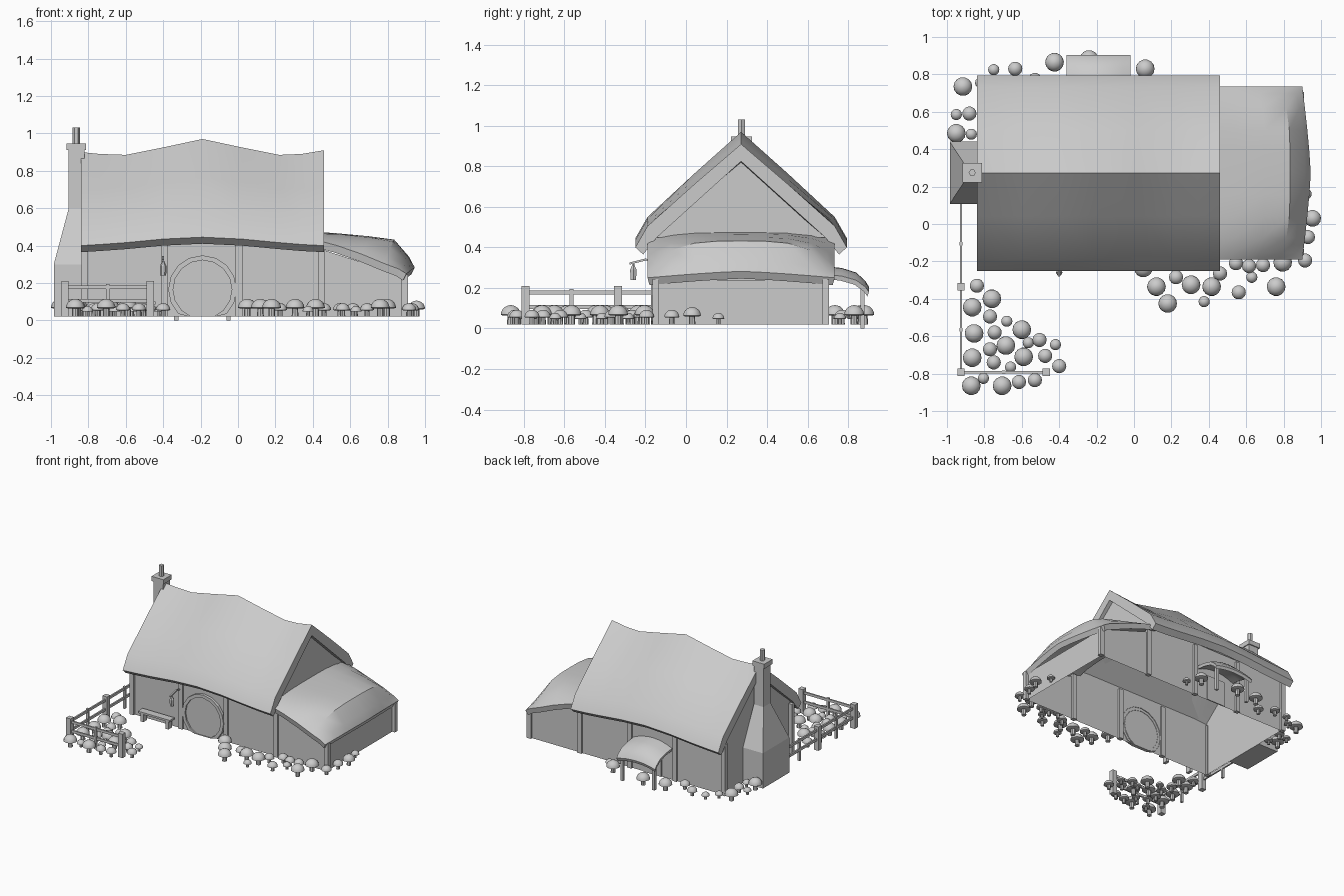
import bpy, bmesh, math

grey = bpy.data.materials.new("plain grey")
grey.diffuse_color = (0.6, 0.6, 0.6, 1)


def make(name, bm, smooth=False):
    bmesh.ops.recalc_face_normals(bm, faces=bm.faces)
    me = bpy.data.meshes.new(name)
    bm.to_mesh(me)
    bm.free()
    ob = bpy.data.objects.new(name, me)
    bpy.context.collection.objects.link(ob)
    me.materials.append(grey)
    if smooth:
        bpy.ops.object.select_all(action='DESELECT')
        ob.select_set(True)
        bpy.context.view_layer.objects.active = ob
        bpy.ops.object.shade_smooth_by_angle(angle=math.radians(35))
    return ob


def loft(bm, rings, caps=True):
    """Skin closed rings of points, optionally capping both ends."""
    vs = [[bm.verts.new(p) for p in r] for r in rings]
    n = len(vs[0])
    for a, b in zip(vs, vs[1:]):
        for i in range(n):
            j = (i + 1) % n
            bm.faces.new((a[i], a[j], b[j], b[i]))
    if caps:
        bm.faces.new(vs[0])
        bm.faces.new(vs[-1])


def rect(x0, x1, y0, y1, z):
    return [(x0, y0, z), (x1, y0, z), (x1, y1, z), (x0, y1, z)]


def add_box(bm, x0, x1, y0, y1, z0, z1):
    loft(bm, [rect(x0, x1, y0, y1, z0), rect(x0, x1, y0, y1, z1)])


def box(name, *dims):
    bm = bmesh.new()
    add_box(bm, *dims)
    return make(name, bm)


def lathe(bm, x, y, prof, n):
    loft(bm, [[(x + r * math.cos(2 * math.pi * k / n), y + r * math.sin(2 * math.pi * k / n), z)
               for k in range(n)] for r, z in prof])


G, CY = 0.02, 0.272     # ground level and ridge line

# main walls: open underneath, gable at each end
bm = bmesh.new()
def gable(x):
    return [(x, -0.15, G), (x, -0.15, 0.45), (x, CY, 0.84), (x, 0.69, 0.45), (x, 0.69, G)]
a, b = ([bm.verts.new(p) for p in gable(x)] for x in (-0.81, 0.43))
for i in range(4):
    bm.faces.new((a[i], a[i + 1], b[i + 1], b[i]))
bm.faces.new(a)
bm.faces.new(b[1:4])
make("main_walls", bm)

# lean-to walls
bm = bmesh.new()
plan = [(0.43, -0.15, 0.385), (0.885, -0.15, 0.24), (0.885, 0.69, 0.24), (0.43, 0.69, 0.385)]
lo = [bm.verts.new((x, y, G)) for x, y, z in plan]
hi = [bm.verts.new(p) for p in plan]
for i in range(3):
    bm.faces.new((lo[i], lo[i + 1], hi[i + 1], hi[i]))
make("lean_to_walls", bm)

# main thatched roof: chevron section swept along a wavy ridge
bm = bmesh.new()
rings = []
for x, ridge, eave in [(-0.84, 0.90, 0), (-0.74, 0.89, 0.006), (-0.6, 0.885, 0.016), (-0.4, 0.925, 0.035),
                       (-0.19, 0.97, 0.045), (0.02, 0.925, 0.035), (0.22, 0.885, 0.016),
                       (0.34, 0.89, 0.006), (0.46, 0.91, 0)]:
    k, m = 0.505 + eave, (ridge + 0.505 + eave) / 2
    half = [(0.23, m + 0.005), (0.462, k), (0.522, 0.40 + eave), (0.483, 0.365 + eave), (0.415, 0.45 + eave)]
    left = [(x, CY - d, z) for d, z in half]
    right = [(x, CY + d, z) for d, z in reversed(half)]
    rings.append([(x, CY, ridge)] + left + [(x, CY, ridge - 0.085)] + right)
loft(bm, rings)
make("main_roof", bm, True)

# lean-to roof: domed sheet falling to the right
bm = bmesh.new()
rings = []
for xe, ze, xc, zc, p in [(0.40, 0.435, 0.40, 0.475, 4), (0.53, 0.40, 0.54, 0.465, 4), (0.66, 0.355, 0.70, 0.45, 4),
                          (0.78, 0.305, 0.835, 0.432, 3.5), (0.86, 0.275, 0.915, 0.34, 2),
                          (0.90, 0.25, 0.945, 0.282, 1.3)]:
    top, low = [], []
    for u in (-1, -0.92, -0.75, -0.5, -0.25, 0, 0.25, 0.5, 0.75, 0.92, 1):
        w = 1 - abs(u) ** p
        x, z = xe + (xc - xe) * w, ze + (zc - ze) * w
        top.append((x, CY + 0.462 * u, z))
        low.append((x - 0.018, CY + 0.452 * u, z - 0.036))
    rings.append(top + low[::-1])
loft(bm, rings)
make("lean_to_roof", bm, True)

# back porch: arched sheet on two posts
bm = bmesh.new()
rings = []
for y, z, rise in [(0.67, 0.27, 0.04), (0.77, 0.258, 0.04), (0.84, 0.238, 0.038), (0.885, 0.205, 0.03),
                   (0.903, 0.18, 0.025)]:
    us = [i / 4 for i in range(-4, 5)]
    top = [(-0.19 + 0.17 * u, y, z + rise * (1 - u * u)) for u in us]
    low = [(-0.19 + 0.165 * u, y - 0.008, z - 0.022 + rise * (1 - u * u)) for u in us]
    rings.append(top + low[::-1])
loft(bm, rings)
make("porch_roof", bm, True)
for i, x in enumerate((-0.33, -0.05)):
    box(f"porch_post_{i}", x - 0.011, x + 0.011, 0.86, 0.882, 0, 0.21)
box("back_door", -0.27, -0.11, 0.69, 0.698, G, 0.22)

# timber posts on front and back walls
bm = bmesh.new()
for x, h in [(-0.82, 0.43), (-0.392, 0.43), (0.005, 0.43), (0.445, 0.39), (0.89, 0.245)]:
    for y in (-0.15, 0.69):
        add_box(bm, x - 0.018, x + 0.018, y - 0.016, y + 0.016, G, h)
make("wall_posts", bm)


# round front door: frame ring and panel, cut off at ground level
def disc(r, y, n=16):
    return [(-0.19 + r * math.cos(2 * math.pi * k / n), y,
             max(G, 0.165 + r * math.sin(2 * math.pi * k / n))) for k in range(n)]

bm = bmesh.new()
loft(bm, [disc(0.183, -0.145), disc(0.183, -0.172), disc(0.157, -0.172), disc(0.157, -0.145)], False)
make("door_frame", bm)
bm = bmesh.new()
loft(bm, [disc(0.158, -0.148), disc(0.158, -0.16)])
make("front_door", bm)

# chimney: wide base, shoulders, stack, cap and hexagonal pot
bm = bmesh.new()
loft(bm, [rect(-0.985, -0.81, 0.108, 0.44, G), rect(-0.985, -0.81, 0.108, 0.44, 0.30),
          rect(-0.905, -0.82, 0.23, 0.318, 0.60), rect(-0.905, -0.82, 0.23, 0.318, 0.91)])
make("chimney_stack", bm)
box("chimney_cap", -0.917, -0.813, 0.222, 0.326, 0.91, 0.947)
bm = bmesh.new()
lathe(bm, -0.865, 0.274, [(0.019, 0.945), (0.019, 1.032)], 6)
make("chimney_pot", bm)

# fence: corner posts, thin uprights and two rails per run
bm = bmesh.new()
for x, y in [(-0.925, -0.792), (-0.925, -0.335), (-0.468, -0.792)]:
    add_box(bm, x - 0.02, x + 0.02, y - 0.02, y + 0.02, G, 0.21)
for x, y in [(-0.925, -0.565), (-0.925, -0.105), (-0.697, -0.792)]:
    add_box(bm, x - 0.009, x + 0.009, y - 0.009, y + 0.009, G, 0.195)
for z in (0.105, 0.178):
    add_box(bm, -0.931, -0.919, -0.792, 0.11, z - 0.01, z + 0.01)
    add_box(bm, -0.925, -0.468, -0.798, -0.786, z - 0.01, z + 0.01)
make("fence", bm)

# bench by the front wall
bm = bmesh.new()
add_box(bm, -0.72, -0.44, -0.23, -0.17, 0.085, 0.1)
for x in (-0.69, -0.47):
    add_box(bm, x - 0.012, x + 0.012, -0.222, -0.178, G, 0.085)
make("bench", bm)

# hanging lantern and its bracket
bm = bmesh.new()
lathe(bm, -0.4, -0.26, [(0.016, 0.24), (0.018, 0.29), (0.006, 0.315), (0.004, 0.328)], 6)
make("lantern", bm)
bm = bmesh.new()
loft(bm, [[(x, y, z + dz) for x, dz in ((-0.405, 0), (-0.395, 0), (-0.395, 0.01), (-0.405, 0.01))]
          for y, z in ((-0.28, 0.315), (-0.2, 0.335), (-0.14, 0.325))])
make("lantern_bracket", bm)


# mushrooms: domed caps on short stems, (x, y, cap radius)
def mushrooms(name, spots):
    bm = bmesh.new()
    for x, y, r in spots:
        s = r / 0.05
        base = G + 0.048 * s
        lathe(bm, x, y, [(0.018 * s, G), (0.016 * s, base + 0.005)], 8)
        dome = [(r * math.cos(t), base + 0.047 * s * math.sin(t)) for t in (0, 0.3, 0.65, 1.0, 1.3, 1.5)]
        lathe(bm, x, y, [(0.8 * r, base - 0.004 * s)] + dome, 14)
    make(name, bm, True)

B, M, S = 0.05, 0.038, 0.03
mushrooms("yard_mushrooms", [
    (-0.84, -0.33, M), (-0.76, -0.40, B), (-0.865, -0.445, B), (-0.77, -0.495, M), (-0.68, -0.52, S),
    (-0.855, -0.585, B), (-0.745, -0.58, M), (-0.6, -0.565, B), (-0.565, -0.635, S), (-0.505, -0.62, M),
    (-0.42, -0.645, S), (-0.77, -0.67, M), (-0.685, -0.65, B), (-0.59, -0.71, B), (-0.475, -0.705, M),
    (-0.865, -0.715, B), (-0.75, -0.74, M), (-0.66, -0.765, S), (-0.4, -0.76, M), (-0.87, -0.865, B),
    (-0.805, -0.825, S), (-0.705, -0.865, B), (-0.615, -0.845, M), (-0.53, -0.835, M)])
mushrooms("front_mushrooms", [
    (0.05, -0.235, B), (0.12, -0.335, B), (0.225, -0.285, M), (0.18, -0.425, B), (0.305, -0.325, B),
    (0.375, -0.415, S), (0.415, -0.335, B), (0.46, -0.265, M), (0.56, -0.365, M), (0.63, -0.285, S),
    (0.76, -0.335, B), (0.545, -0.21, M), (0.615, -0.225, M), (0.69, -0.22, M), (0.795, -0.205, B),
    (0.915, -0.195, M), (0.93, -0.07, M), (0.955, 0.03, 0.045), (0.92, 0.16, S)])
mushrooms("back_mushrooms", [
    (-0.915, 0.735, B), (-0.88, 0.59, M), (-0.95, 0.585, S), (-0.95, 0.485, B), (-0.87, 0.48, S),
    (-0.82, 0.755, S), (-0.75, 0.825, S), (-0.635, 0.83, M), (-0.53, 0.77, M), (-0.425, 0.865, B),
    (-0.24, 0.88, B), (0.06, 0.83, B), (0.14, 0.76, S)])
